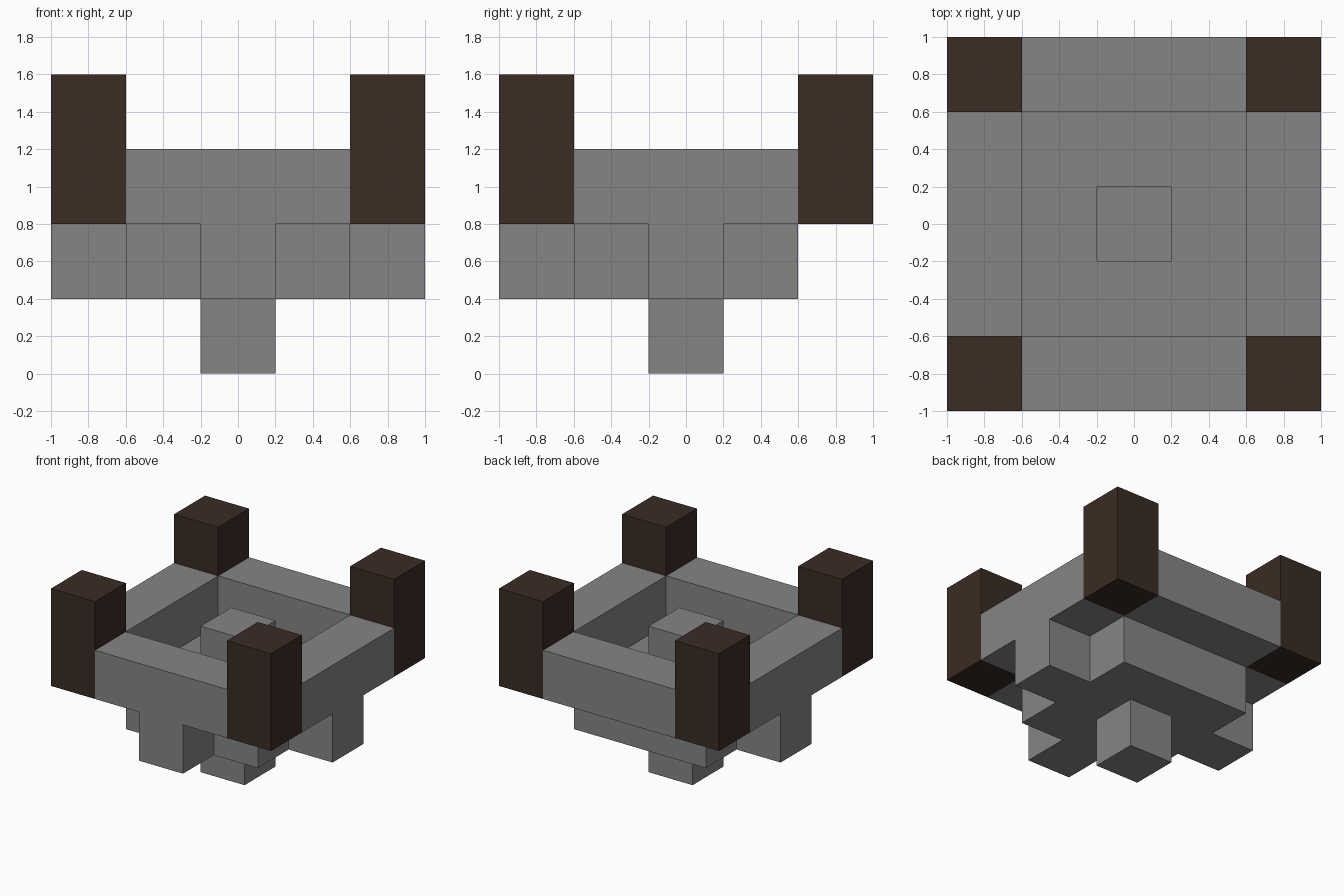
import bpy
import bmesh
from mathutils import Matrix, Vector

cube = bpy.data.objects.get("Cube")
if cube:
    bpy.data.objects.remove(cube, do_unlink=True)

U = 0.4  # side of one block


def material(name, rgb):
    mat = bpy.data.materials.new(name)
    mat.use_nodes = True
    color = (*rgb, 1.0)
    mat.diffuse_color = color
    bsdf = mat.node_tree.nodes["Principled BSDF"]
    bsdf.inputs["Base Color"].default_value = color
    bsdf.inputs["Roughness"].default_value = 0.9
    return mat


stone = material("grey stone", (0.235, 0.235, 0.235))
wood = material("dark wood", (0.044, 0.025, 0.017))


def block(name, center, size, mat):
    """Box given in block units: centre x, y, base z and size."""
    x, y, base = center
    mid = Vector((x, y, base + size[2] / 2)) * U
    bm = bmesh.new()
    bmesh.ops.create_cube(bm, size=U, matrix=Matrix.Diagonal((*size, 1)))
    mesh = bpy.data.meshes.new(name)
    bm.to_mesh(mesh)
    bm.free()
    mesh.materials.append(mat)
    obj = bpy.data.objects.new(name, mesh)
    obj.location = mid
    bpy.context.collection.objects.link(obj)
    return obj


# Central foot, basin floor and inner pedestal
block("foot", (0, 0, 0), (1, 1, 1), stone)
block("basin_floor", (0, 0, 1), (3, 3, 1), stone)
block("pedestal", (0, 0, 2), (1, 1, 1), stone)

# Brackets under the rim on the front and both sides; the back has none
for name, x, y in (("front", 0, -2), ("left", 2, 0), ("right", -2, 0)):
    block(name + "_bracket", (x, y, 1), (1, 1, 1), stone)

# Rim walls running between the corner posts
for name, s in (("front", -1), ("back", 1)):
    block(name + "_rim", (0, 2 * s, 2), (3, 1, 1), stone)
for name, s in (("right", -1), ("left", 1)):
    block(name + "_rim", (2 * s, 0, 2), (1, 3, 1), stone)

# Tall corner posts
for side, x in (("right", -2), ("left", 2)):
    for end, y in (("front", -2), ("back", 2)):
        block(f"{end}_{side}_post", (x, y, 2), (1, 1, 2), wood)
